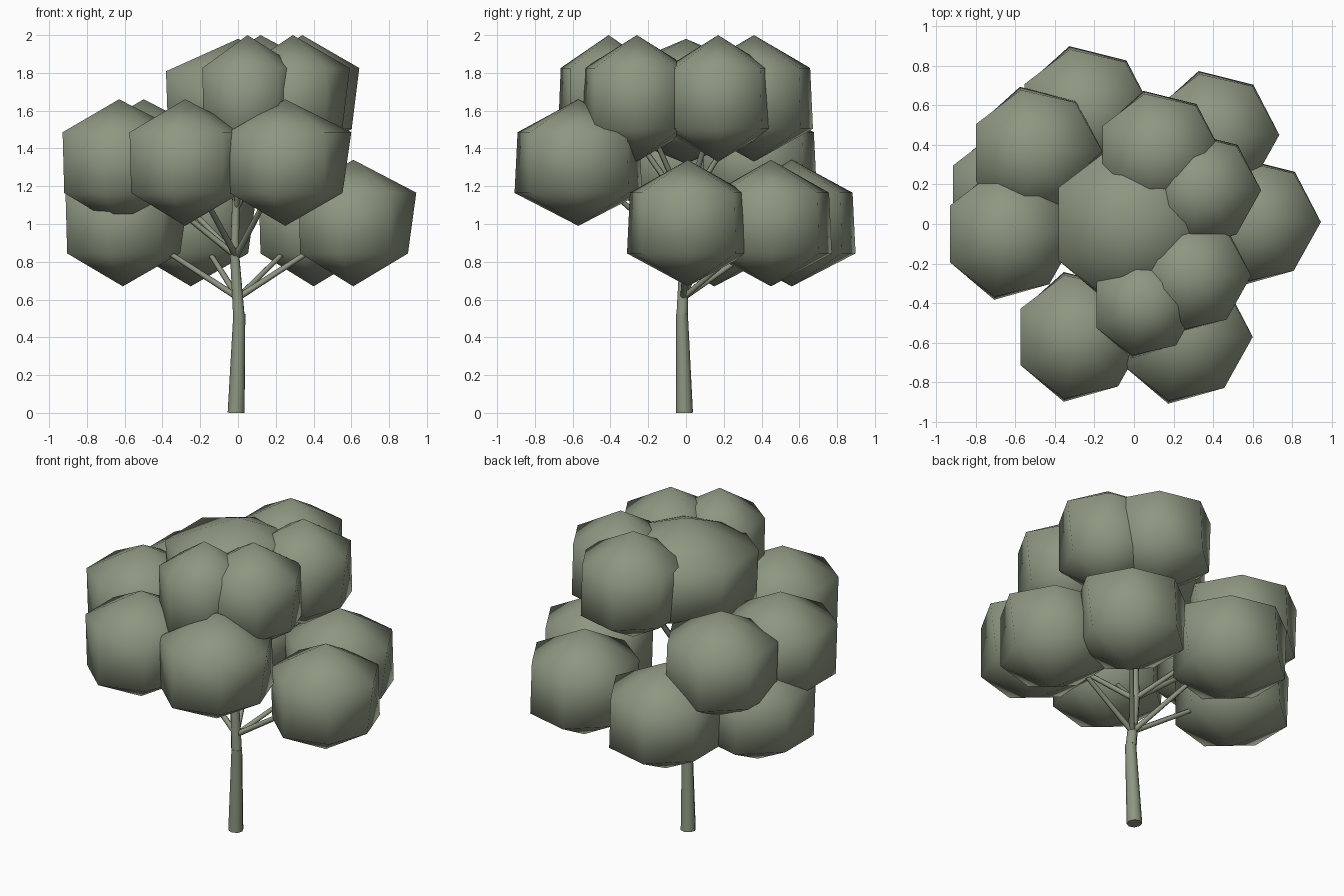
import bpy, bmesh
from math import sin, cos, tau
from mathutils import Vector

if "Cube" in bpy.data.objects:
    bpy.data.objects.remove(bpy.data.objects["Cube"], do_unlink=True)

# One muted green for the whole tree
green = bpy.data.materials.new("muted_green")
green.use_nodes = True
COLOR = (0.27, 0.31, 0.22, 1)
green.diffuse_color = COLOR
bsdf = green.node_tree.nodes["Principled BSDF"]
bsdf.inputs["Base Color"].default_value = COLOR
bsdf.inputs["Roughness"].default_value = 0.9


def finish(name, bm):
    bmesh.ops.recalc_face_normals(bm, faces=bm.faces)
    mesh = bpy.data.meshes.new(name)
    bm.to_mesh(mesh)
    bm.free()
    mesh.materials.append(green)
    obj = bpy.data.objects.new(name, mesh)
    bpy.context.collection.objects.link(obj)
    return obj


# Slightly uneven seven-sided rings shared by every leaf clump
UPPER = (1.06, 1, 1, 1.02, 1.02, 1, 1)
LOWER = (0.92, 1.03, 1.05, 0.99, 0.99, 1.05, 1)


def clump(name, center, width, height=0.335):
    bm = bmesh.new()
    c = Vector(center)
    n = len(UPPER)

    def ring(factors, z):
        return [bm.verts.new(c + Vector((width * f * cos(tau * i / n),
                                         width * f * sin(tau * i / n), z)))
                for i, f in enumerate(factors)]

    top = bm.verts.new(c + Vector((0, 0, height)))
    bottom = bm.verts.new(c - Vector((0, 0, height)))
    up, low = ring(UPPER, height * 0.48), ring(LOWER, -height * 0.48)
    for i in range(n):
        j = (i + 1) % n
        bm.faces.new((top, up[i], up[j]))
        bm.faces.new((up[i], low[i], low[j], up[j]))
        bm.faces.new((bottom, low[j], low[i]))
    for f in bm.faces:
        f.smooth = True
    return finish(name, bm)


def limb(name, start, end, r1, r2, sides=8):
    a, b = Vector(start), Vector(end)
    bm = bmesh.new()
    bmesh.ops.create_cone(bm, cap_ends=True, segments=sides, radius1=r1,
                          radius2=r2, depth=(b - a).length)
    rot = (b - a).to_track_quat('Z', 'Y').to_matrix().to_4x4()
    bmesh.ops.transform(bm, matrix=rot, verts=bm.verts)
    bmesh.ops.translate(bm, vec=(a + b) / 2, verts=bm.verts)
    for f in bm.faces:
        f.smooth = len(f.verts) == 4
    return finish(name, bm)


# Trunk in three leaning sections
limb("lower_trunk", (-0.01, -0.008, 0), (0.007, -0.022, 0.525), 0.045, 0.032)
limb("middle_trunk", (0.004, -0.02, 0.52), (-0.02, -0.008, 0.87), 0.032, 0.025)
limb("upper_trunk", (-0.018, -0.008, 0.84), (0, 0, 1.6), 0.025, 0.014)

# Tiers of clumps: name, branch root, clump height, (x, y, width)
tiers = [
    ("low", (0, -0.015, 0.61), 1.005,
     [(0.61, 0.01, 0.315), (0.40, 0.45, 0.315),
      (-0.25, 0.56, 0.33), (-0.61, 0.15, 0.33)]),
    ("middle", (-0.01, -0.01, 0.83), 1.325,
     [(-0.63, -0.05, 0.325), (-0.50, 0.36, 0.325),
      (-0.28, -0.57, 0.32), (0.25, -0.57, 0.33)]),
    ("top", (-0.01, 0, 1.08), 1.665,
     [(0.12, 0.36, 0.305), (0.34, 0.17, 0.285),
      (0.29, -0.26, 0.285), (0.05, -0.41, 0.26)]),
]
for tier, root, z, clumps in tiers:
    for i, (x, y, w) in enumerate(clumps, 1):
        clump(f"{tier}_leaf_clump_{i}", (x, y, z), w)
        limb(f"{tier}_branch_{i}", root, (x, y, z), 0.017, 0.012, 6)

# Wide clump at the crown
clump("crown_leaf_clump", (0, 0, 1.65), 0.415, 0.33)
